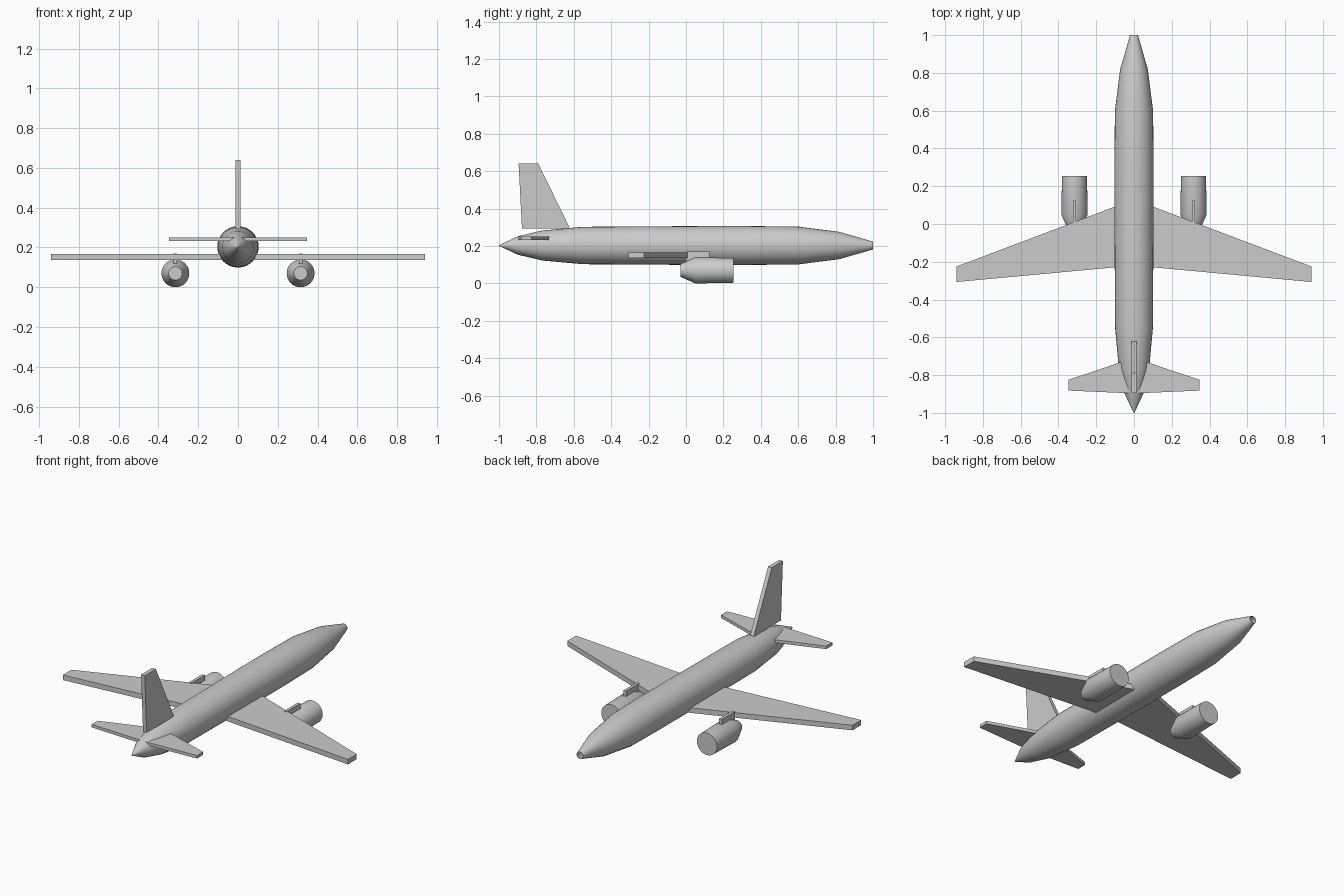
import bpy, bmesh, math

if "Cube" in bpy.data.objects:
    bpy.data.objects.remove(bpy.data.objects["Cube"])


def make_object(name, bm):
    bmesh.ops.recalc_face_normals(bm, faces=bm.faces)
    mesh = bpy.data.meshes.new(name)
    bm.to_mesh(mesh)
    bm.free()
    obj = bpy.data.objects.new(name, mesh)
    bpy.context.collection.objects.link(obj)
    return obj


def lathe_y(name, profile, x, z, sides, caps=()):
    """Rings of (y, radius) along y; caps lists the ring indices to close."""
    bm = bmesh.new()
    rings = []
    for y, r in profile:
        rings.append([bm.verts.new((x + r * math.cos(2 * math.pi * i / sides), y,
                                    z + r * math.sin(2 * math.pi * i / sides)))
                      for i in range(sides)])
    for a, b in zip(rings, rings[1:]):
        for i in range(sides):
            j = (i + 1) % sides
            bm.faces.new((a[i], a[j], b[j], b[i]))
    for c in caps:
        bm.faces.new(rings[c])
    obj = make_object(name, bm)
    bpy.ops.object.select_all(action='DESELECT')
    obj.select_set(True)
    bpy.context.view_layer.objects.active = obj
    bpy.ops.object.shade_smooth_by_angle(angle=math.radians(30))
    return obj


def plate(name, outline, offset):
    """Flat panel: 3D outline extruded by an offset vector."""
    bm = bmesh.new()
    face = bm.faces.new([bm.verts.new(p) for p in outline])
    ext = bmesh.ops.extrude_face_region(bm, geom=[face], use_keep_orig=True)
    moved = [v for v in ext['geom'] if isinstance(v, bmesh.types.BMVert)]
    bmesh.ops.translate(bm, verts=moved, vec=offset)
    return make_object(name, bm)


# Fuselage, open at the small nose ring
lathe_y("fuselage", [(-1.0, 0.002), (-0.9, 0.049), (-0.77, 0.08), (-0.55, 0.1),
                     (-0.07, 0.103), (0.1, 0.104), (0.33, 0.104), (0.6, 0.101),
                     (0.82, 0.073), (1.0, 0.021)], 0, 0.203, 32, caps=(0,))

# Tail fin
plate("tail_fin", [(-0.012, -0.62, 0.294), (-0.012, -0.79, 0.641),
                   (-0.012, -0.895, 0.641), (-0.012, -0.877, 0.294)], (0.024, 0, 0))

for side, s in (("left", -1), ("right", 1)):
    # Main wing
    plate(side + "_wing", [(s * x, y, 0.136) for x, y in
                           ((0, 0.13), (0.94, -0.225), (0.94, -0.307), (0, -0.22))],
          (0, 0, 0.03))
    # Tailplane
    plate(side + "_tailplane", [(s * x, y, 0.232) for x, y in
                                ((0, -0.708), (0.347, -0.825), (0.347, -0.882), (0, -0.897))],
          (0, 0, 0.018))
    # Engine and its pylon
    lathe_y(side + "_engine", [(-0.03, 0.034), (0.05, 0.07), (0.253, 0.066)],
            s * 0.315, 0.07, 32, caps=(0, 2))
    px = s * 0.315 - 0.009
    plate(side + "_pylon", [(px, 0.0, 0.12), (px, 0.125, 0.12),
                            (px, 0.125, 0.17), (px, 0.0, 0.17)], (0.018, 0, 0))
